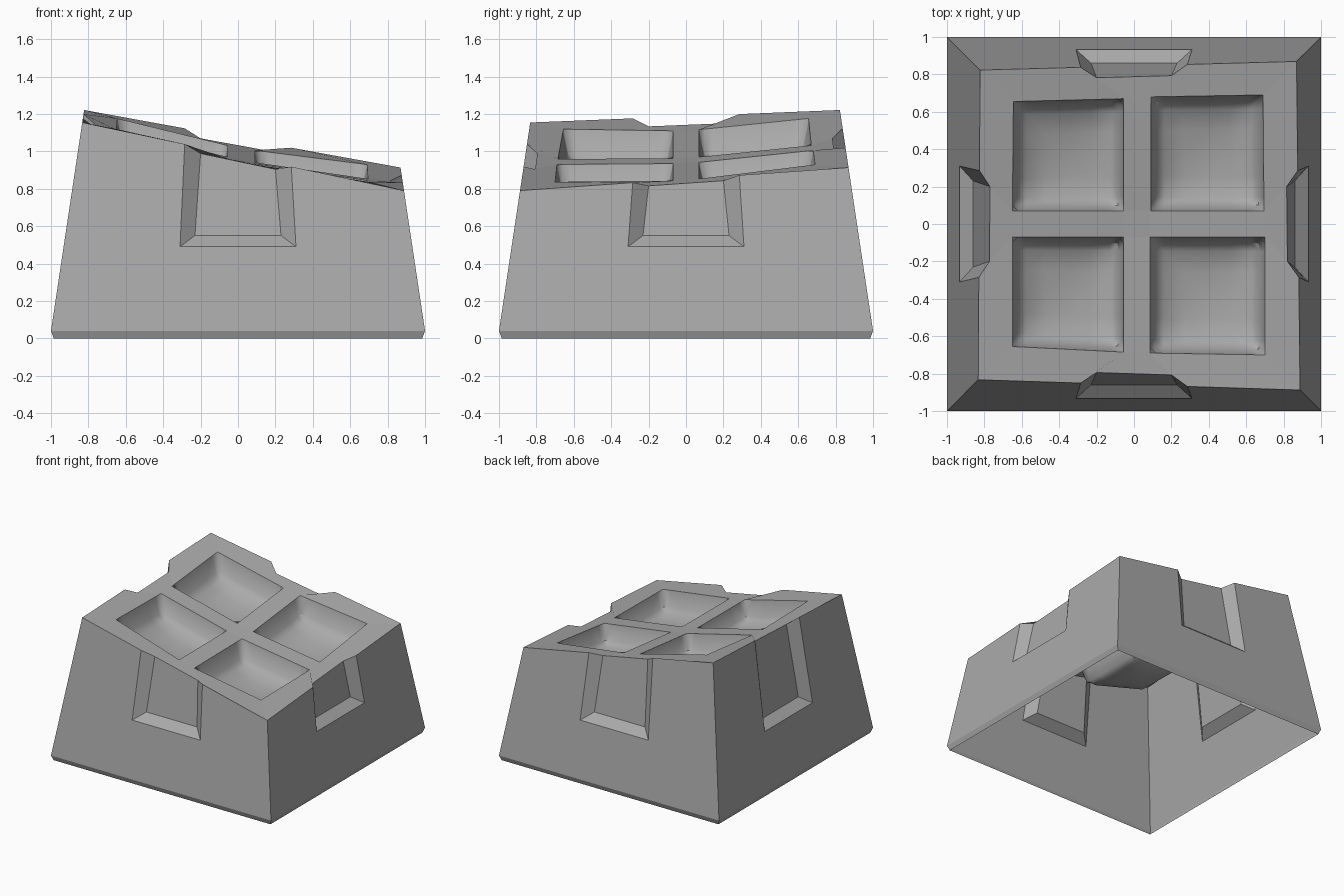
import bpy, bmesh, math
from mathutils import Vector

if "Cube" in bpy.data.objects:
    bpy.data.objects.remove(bpy.data.objects["Cube"])

grey = bpy.data.materials.new("plain grey")
grey.diffuse_color = (0.4, 0.4, 0.4, 1)
grey.use_nodes = True
grey.node_tree.nodes["Principled BSDF"].inputs["Base Color"].default_value = grey.diffuse_color


def wall(z):                      # distance of the tapered wall from the axis
    return 1 - 0.15 * (z - 0.04)


def recess(z):                    # distance of the notch back face from the axis
    return 0.86 - 0.15 * (z - 0.55)


def top(x, y):                    # tilted, slightly twisted top surface
    return 1.025 - 0.1965 * x + 0.0544 * y + 0.0156 * x * y


def side(k, x, d, z):             # point on side k: front, right, back, left
    for _ in range(k):
        x, d = x, d
    px, py = [(x, -d), (d, x), (-x, d), (-d, -x)][k % 4]
    return Vector((px, py, z))


def on_top(k, x, dist, dip=0.0):  # where a side line meets the top surface
    z = 1.0
    for _ in range(12):
        d = dist(z)
        p = side(k, d if x is None else x, d, z)
        z = top(p.x, p.y) - dip
    p.z = z
    return p


def make(name, faces, smooth=False):
    bm = bmesh.new()
    for f in faces:
        bm.faces.new([bm.verts.new(p) for p in f])
    bmesh.ops.remove_doubles(bm, verts=bm.verts, dist=0.0005)
    bmesh.ops.recalc_face_normals(bm, faces=bm.faces)
    if sum(f.normal.z * f.calc_area() for f in bm.faces) < 0:
        bmesh.ops.reverse_faces(bm, faces=bm.faces)
    for f in bm.faces:
        f.smooth = smooth
    for e in bm.edges:
        e.smooth = e.is_boundary or e.calc_face_angle(0) < math.radians(52)
    me = bpy.data.meshes.new(name)
    bm.to_mesh(me)
    bm.free()
    me.materials.append(grey)
    ob = bpy.data.objects.new(name, me)
    bpy.context.collection.objects.link(ob)


# Well rims per corner: outer, near side k, inner, near side k+1
rims = [
    [(.70, -.70), (.085, -.69), (.085, -.07), (.70, -.07)],
    [(.69, .69), (.695, .07), (.09, .07), (.09, .68)],
    [(-.645, .655), (-.055, .67), (-.055, .07), (-.65, .07)],
    [(-.65, -.655), (-.65, -.07), (-.055, -.07), (-.055, -.685)],
]
dips = (0.005, 0.04, 0.07, 0.04)
wells = [[Vector((x, y, top(x, y) - d)) for (x, y), d in zip(r, dips)] for r in rims]

body = []
for k in range(4):
    # Wall with its notch, open at the top
    corner_l, corner_r = on_top(k - 1 if k else 3, None, wall), on_top(k, None, wall)
    base_l, base_r = side(k, -1, 1, 0.04), side(k, 1, 1, 0.04)
    out_l, out_r = (on_top(k, s * 0.285, wall) for s in (-1, 1))
    in_l, in_r = (on_top(k, s * 0.2, recess, 0.035) for s in (-1, 1))
    lo_l, lo_r = (side(k, s * 0.31, wall(0.49), 0.49) for s in (-1, 1))
    bk_l, bk_r = (side(k, s * 0.23, recess(0.55), 0.55) for s in (-1, 1))
    body.append([base_l, base_r, corner_r, out_r, lo_r, lo_l, out_l, corner_l])
    body += [[lo_l, lo_r, bk_r, bk_l], [bk_l, bk_r, in_r, in_l],
             [lo_l, bk_l, in_l, out_l], [lo_r, out_r, in_r, bk_r]]
    # Bevelled foot
    body.append([side(k, -.985, .985, 0), side(k, .985, .985, 0), base_r, base_l])
    # Top rim on both sides of the notch, and the bar running to the centre
    w, v = wells[k], wells[k - 1]
    body += [[out_r, corner_r, w[0], w[1], in_r],
             [corner_l, out_l, in_l, v[3], v[0]],
             [in_l, in_r, w[1], v[3]], [v[3], w[1], w[2], v[2]]]
body.append([w[2] for w in wells])
make("block_body", body)

# Sunken wells with soft floors
steps = [0, .05, .12, .3, .5, .7, .88, .95, 1]
depth = {0: 0, .05: .13, .12: .165, .3: .19, .5: .2}


def well_point(c, u, v):
    p = (c[0] * (1 - u) + c[1] * u) * (1 - v) + (c[3] * (1 - u) + c[2] * u) * v
    p.z -= depth[round(min(u, v, 1 - u, 1 - v), 2)]
    return p


for k, c in enumerate(wells):
    faces = []
    for a, b in zip(steps, steps[1:]):
        for m, n in zip(steps, steps[1:]):
            faces.append([well_point(c, u, v) for u, v in ((a, m), (b, m), (b, n), (a, n))])
    make("well_%d" % (k + 1), faces, smooth=True)
